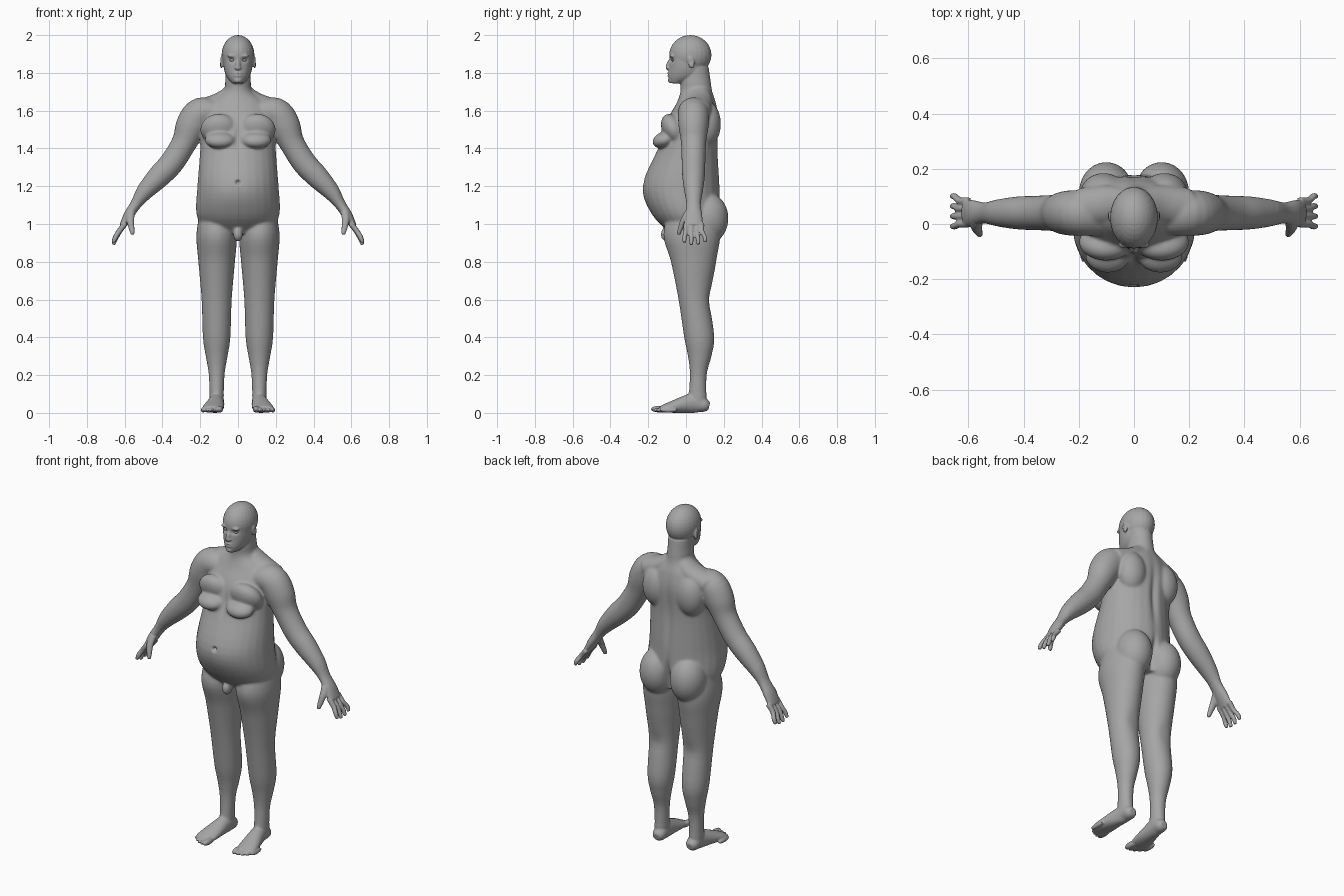
import bpy, bmesh, math
from mathutils import Vector, Matrix

cube = bpy.data.objects.get("Cube")
if cube:
    bpy.data.objects.remove(cube)

skin = bpy.data.materials.new("plain grey")
skin.use_nodes = True
grey = (.38, .38, .38, 1)
skin.diffuse_color = grey
skin.node_tree.nodes["Principled BSDF"].inputs["Base Color"].default_value = grey

bm = bmesh.new()
SIDES = 28
STEPS = 5


def spline(before, start, end, after, t):
    """Smooth curve through start and end, on every ring value at once."""
    values = []
    for p, q, r, s in zip(before, start, end, after):
        leave, arrive = (r - p) / 2, (s - q) / 2
        ease = t * t * (3 - 2 * t)
        values.append(q + (r - q) * ease + leave * t * (1 - t) ** 2 - arrive * t * t * (1 - t))
    return values


def loft(points, side=(0, 1, 0), signs=(1, -1)):
    """Skin over rings of (x, y, z, thickness, breadth); side is the breadth axis."""
    last = len(points) - 1
    rows = []
    for i in range(last):
        before, after = points[max(i - 1, 0)], points[min(i + 2, last)]
        rows += [spline(before, points[i], points[i + 1], after, s / STEPS) for s in range(STEPS)]
    rows.append(points[-1])
    side = Vector(side)
    for sign in signs:
        rings = []
        for i, row in enumerate(rows):
            ahead, behind = rows[min(i + 1, len(rows) - 1)], rows[max(i - 1, 0)]
            across = side.cross(Vector(ahead[:3]) - Vector(behind[:3])).normalized()
            ring = []
            for k in range(SIDES):
                angle = math.tau * k / SIDES
                p = Vector(row[:3]) + across * row[3] * math.cos(angle) + side * row[4] * math.sin(angle)
                ring.append(bm.verts.new((p.x * sign, p.y, p.z)))
            rings.append(ring)
        faces = [bm.faces.new(rings[0]), bm.faces.new(rings[-1])]
        for low, high in zip(rings, rings[1:]):
            for k in range(SIDES):
                faces.append(bm.faces.new((low[k - 1], low[k], high[k], high[k - 1])))
        bmesh.ops.recalc_face_normals(bm, faces=faces)


def stack(rows, x=0, signs=(1,)):
    """Upright section from rows of (z, half width, front y, back y)."""
    loft([(x, (front + back) / 2, z, width, (back - front) / 2)
          for z, width, front, back in rows], signs=signs)


def blob(centre, radii, tilt=0):
    """Ellipsoid, doubled across the middle when it sits off centre."""
    x, y, z = centre
    for px in {x, -x}:
        matrix = (Matrix.Translation((px, y, z)) @ Matrix.Rotation(tilt, 4, 'X')
                  @ Matrix.Diagonal((*radii, 1)))
        bmesh.ops.create_uvsphere(bm, u_segments=24, v_segments=16, radius=1, matrix=matrix)


# Torso with round belly, running up into the neck
stack([(.95, .17, -.08, .15), (1.05, .22, -.18, .18), (1.2, .215, -.23, .18),
       (1.4, .2, -.15, .17), (1.55, .2, -.1, .175), (1.64, .16, -.05, .16),
       (1.7, .08, -.03, .14), (1.76, .067, -.03, .13), (1.83, .065, -.02, .12)])
# Cranium and jaw
blob((0, .023, 1.895), (.087, .112, .105))
stack([(1.745, .03, -.085, -.02), (1.78, .06, -.094, .08), (1.83, .076, -.09, .1),
       (1.9, .08, -.088, .1)])
# Nose, lips, chin, brow and ears
blob((0, -.093, 1.843), (.012, .012, .03), tilt=-.3)
blob((.008, -.096, 1.826), (.01, .01, .008))
for lip_z in (1.797, 1.786):
    blob((0, -.088, lip_z), (.022, .012, .006))
blob((0, -.08, 1.76), (.022, .016, .015))
blob((.033, -.076, 1.89), (.026, .012, .008))
blob((.088, .028, 1.855), (.009, .017, .032), tilt=.2)
# Shoulder slopes, shoulder blades and chest
loft([(.03, .07, 1.69, .05, .06), (.1, .07, 1.645, .05, .07), (.2, .06, 1.6, .06, .07)])
blob((.11, .11, 1.53), (.085, .075, .12))
blob((.1, -.065, 1.5), (.1, .06, .09), tilt=.5)
blob((.095, -.115, 1.445), (.082, .064, .043), tilt=.3)
# Buttocks and groin
blob((.1, .115, 1.03), (.1, .11, .135))
blob((0, -.1, .945), (.026, .035, .04))

# Legs
stack([(.05, .037, .01, .11), (.2, .042, .02, .11), (.3, .058, .01, .135),
       (.4, .073, -.01, .15), (.6, .08, -.04, .13), (.8, .097, -.08, .16),
       (.95, .107, -.12, .18), (1.1, .08, -.07, .14)], x=.113, signs=(1, -1))
# Feet and toes
loft([(.11, .123, .035, .02, .02), (.11, .1, .04, .036, .036), (.113, .04, .052, .052, .04),
      (.13, -.08, .03, .03, .056), (.136, -.135, .02, .016, .052)], side=(1, 0, 0))
for i in range(5):
    size = .013 if i else .018
    blob((.096 + .022 * i, .003 * i * i - .14, size + .002), (size, .047, size))

# Arms and palms, as (x, z, thickness, breadth)
ARM_Y = .04
arm = [(.1, 1.59, .06, .08), (.195, 1.588, .083, .083), (.245, 1.52, .085, .08),
       (.285, 1.43, .067, .067), (.35, 1.325, .065, .063), (.42, 1.25, .061, .06),
       (.49, 1.175, .047, .05), (.54, 1.105, .03, .038), (.58, 1.045, .026, .046),
       (.61, .99, .018, .05)]
loft([(x, ARM_Y, z, thick, broad) for x, z, thick, broad in arm])
# Fingers and thumb
for i in range(4):
    y = .028 * i
    tip_y = y + .008 * (i - 1)
    length = .1 - .012 * abs(i - 1.4)
    loft([(.6, y, 1, .015, .014), (.63, y, .99 - length * .35, .014, .013),
          (.65, tip_y, .99 - length * .75, .013, .012), (.66, tip_y, .985 - length, .009, .009)])
loft([(.566, .015, 1.065, .022, .022), (.57, -.012, 1.02, .02, .018),
      (.56, -.035, .96, .013, .012), (.557, -.037, .943, .008, .008)])

# Fuse the parts into one skin
rough = bpy.data.meshes.new("body")
bm.to_mesh(rough)
bm.free()
body = bpy.data.objects.new("body", rough)
bpy.context.collection.objects.link(body)
fuse = body.modifiers.new("fuse", 'REMESH')
fuse.mode = 'VOXEL'
fuse.voxel_size = .0052
depsgraph = bpy.context.evaluated_depsgraph_get()
mesh = bpy.data.meshes.new_from_object(body.evaluated_get(depsgraph))
body.modifiers.clear()
body.data = mesh
bm = bmesh.new()
bm.from_mesh(mesh)


def soften(verts, times):
    for _ in range(times):
        bmesh.ops.smooth_vert(bm, verts=verts, factor=.5, use_axis_x=True,
                              use_axis_y=True, use_axis_z=True)


# Soften the joins, keeping face, hands and feet crisp
soften([v for v in bm.verts if abs(v.co.x) < .52 and .1 < v.co.z < 1.73], 12)

# Dents as (centre, reach, inward push, backward push)
dents = {
    "eye": ((.032, -.085, 1.868), (.018, .03, .011), 0, .013),
    "mouth": ((0, -.1, 1.791), (.022, .02, .004), 0, .006),
    "navel": ((0, -.23, 1.22), (.01, .04, .01), 0, .025),
    "spine": ((0, .18, 1.4), (.02, .06, .17), 0, -.014),
    "cleft": ((0, .2, 1.02), (.016, .08, .09), 0, -.035),
    "ear": ((.1, .025, 1.86), (.008, .01, .016), .008, 0),
    "breastbone": ((0, -.15, 1.46), (.016, .06, .06), 0, .012),
    "knee hollow": ((.11, .13, .6), (.045, .04, .06), 0, -.008),
}
for v in bm.verts:
    sign = math.copysign(1, v.co.x)
    spot = (abs(v.co.x), v.co.y, v.co.z)
    shift = Vector()
    for centre, reach, inward, backward in dents.values():
        distance = sum(((a - b) / r) ** 2 for a, b, r in zip(spot, centre, reach))
        shift += Vector((-inward * sign, backward, 0)) * math.exp(-distance)
    v.co += shift
soften(bm.verts, 1)
bm.to_mesh(mesh)
bm.free()

# Eyeballs
for sign, name in ((1, "left_eye"), (-1, "right_eye")):
    bpy.ops.mesh.primitive_uv_sphere_add(segments=20, ring_count=12, radius=1,
                                         location=(.032 * sign, -.066, 1.867))
    eye = bpy.context.object
    eye.name = name
    eye.scale = (.014, .011, .007)
    eye.data.materials.append(skin)
    bpy.ops.object.shade_smooth()

# Finish the body
mesh.materials.clear()
mesh.materials.append(skin)
bpy.ops.object.select_all(action='DESELECT')
body.select_set(True)
bpy.context.view_layer.objects.active = body
bpy.ops.object.shade_smooth()
